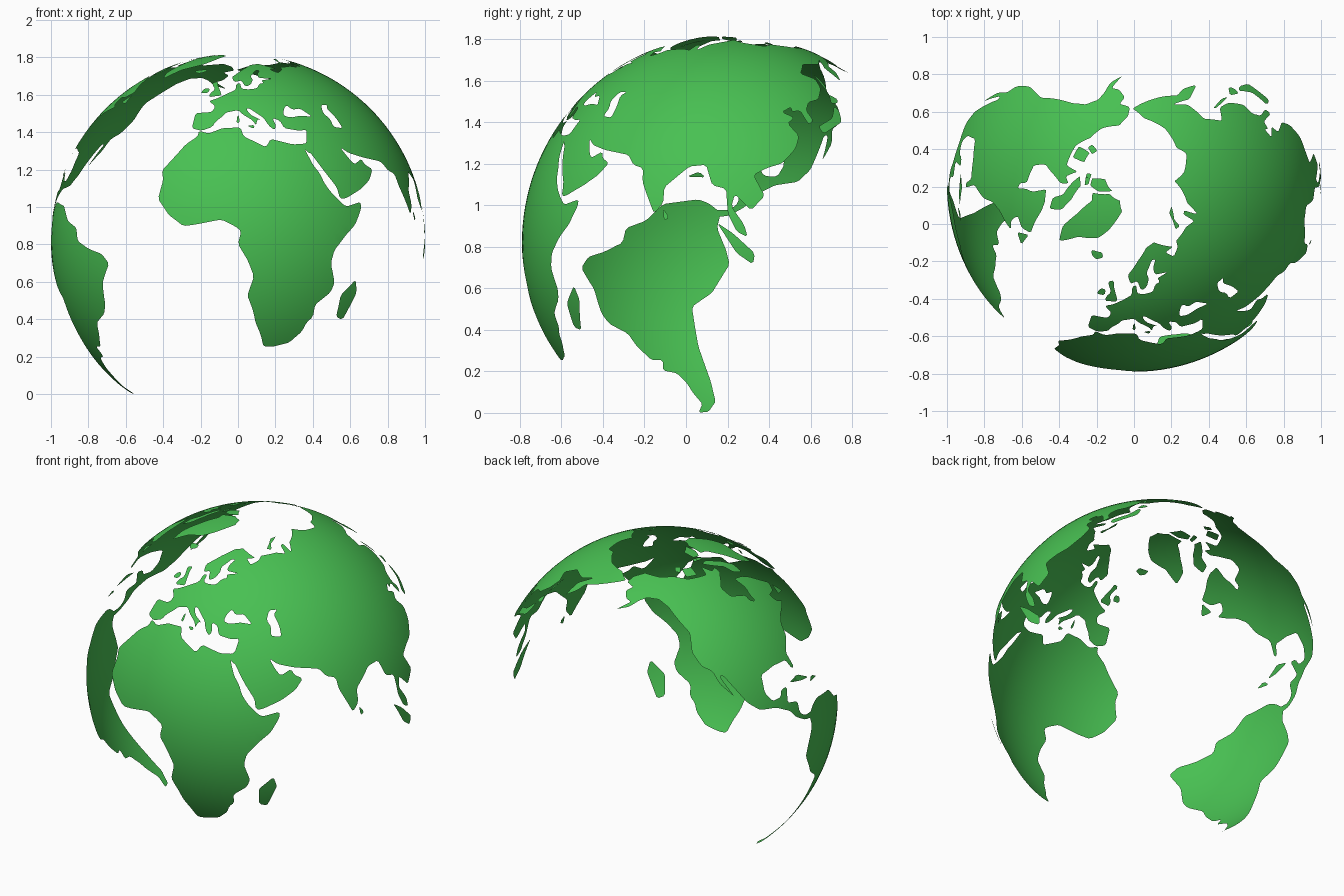
import bpy
import math
from mathutils import Vector
from mathutils.geometry import delaunay_2d_cdt

cube = bpy.data.objects.get("Cube")
if cube:
    bpy.data.objects.remove(cube, do_unlink=True)

CENTRE = Vector((0, 0.21, 0.82))   # centre of the globe
FRONT_LONGITUDE = 9                # meridian that faces the front
GRID_STEP = 2.5                    # spacing of the surface grid in degrees
CORNER_CUT = 0.7                   # how far coast corners are rounded

# One flat colour for all land
land_green = bpy.data.materials.new("land_green")
land_green.use_nodes = True
green = (0.065, 0.53, 0.085, 1)
land_green.diffuse_color = green
land_green.node_tree.nodes["Principled BSDF"].inputs["Base Color"].default_value = green


def rounded_coast(points):
    """Trim the corners of a closed outline, then split its long edges."""
    corners = [Vector(p) for p in points]
    trimmed = []
    for i, corner in enumerate(corners):
        for neighbour in (corners[i - 1], corners[(i + 1) % len(corners)]):
            offset = neighbour - corner
            trimmed.append(corner + offset * min(0.25, CORNER_CUT / offset.length))
    coast = []
    for i, start in enumerate(trimmed):
        end = trimmed[(i + 1) % len(trimmed)]
        pieces = max(1, math.ceil((end - start).length / GRID_STEP))
        coast += [start.lerp(end, k / pieces) for k in range(pieces)]
    return coast


def is_land(point, segments):
    """Even-odd test, so inner loops become seas."""
    inside = False
    for a, b in segments:
        if (a.y > point.y) != (b.y > point.y):
            if point.x < a.x + (point.y - a.y) / (b.y - a.y) * (b.x - a.x):
                inside = not inside
    return inside


def on_globe(point):
    """Wrap a longitude and latitude onto the globe."""
    turn = math.radians(point.x - FRONT_LONGITUDE)
    rise = math.radians(point.y)
    return CENTRE + Vector((math.cos(rise) * math.sin(turn),
                            -math.cos(rise) * math.cos(turn),
                            math.sin(rise)))


def grid_lines(values):
    first = math.ceil(min(values) / GRID_STEP)
    last = math.floor(max(values) / GRID_STEP)
    return [k * GRID_STEP for k in range(first, last + 1)]


def add_land(name, outline, inland_seas=()):
    """Build one curved land sheet from its coast and any inland seas."""
    points, edges = [], []
    for loop in (outline, *inland_seas):
        coast = rounded_coast(loop)
        base, count = len(points), len(coast)
        points += coast
        edges += [(base + i, base + (i + 1) % count) for i in range(count)]
    segments = [(points[a], points[b]) for a, b in edges]
    columns = grid_lines([p.x for p in points])
    rows = grid_lines([p.y for p in points])
    points = points + [Vector((x, y)) for x in columns for y in rows]

    flat, _, triangles, *_ = delaunay_2d_cdt(points, edges, [], 0, 0.0001)
    kept = [t for t in triangles
            if is_land(sum((flat[i] for i in t), Vector((0, 0))) / len(t), segments)]
    used = sorted({i for t in kept for i in t})
    index = {old: new for new, old in enumerate(used)}

    mesh = bpy.data.meshes.new(name)
    mesh.from_pydata([on_globe(flat[i]) for i in used], [],
                     [[index[i] for i in t] for t in kept])
    mesh.materials.append(land_green)
    for polygon in mesh.polygons:
        polygon.use_smooth = True
    mesh.update()
    land = bpy.data.objects.new(name, mesh)
    bpy.context.collection.objects.link(land)


# Coasts are (longitude, latitude) in degrees
africa = [
    (-6, 36), (-2, 35), (3, 37), (10, 37.3), (11, 34), (15, 32), (19, 30), (21, 33),
    (25, 32), (29, 31), (33.5, 31.2), (33.2, 29), (35, 24), (37, 21), (38, 18),
    (40, 15), (43, 12), (45, 10.5), (51, 12), (51, 10), (48, 5), (44, 1.5), (40, -3),
    (39, -7), (41, -13), (40, -16), (35, -20), (35, -24), (33, -26), (32, -29),
    (28, -33), (22, -34.5), (18.5, -34.5), (17, -30), (15, -26), (14, -22), (12, -17),
    (14, -11), (12, -6), (9, -1), (10, 3), (8, 4.5), (4, 6.5), (1, 6), (-4, 5),
    (-8, 4.5), (-13, 8), (-17, 13), (-16, 19), (-17, 22), (-13, 27), (-10, 31), (-6, 34)]

# Levant to the White Sea, by way of the Mediterranean and the Baltic
europe_coast = [
    (32.6, 31.2), (34.5, 31.5), (36, 36.5), (33, 36), (30, 36.5), (27, 37), (26, 40),
    (23, 41), (24, 38), (23, 36.3), (21, 38), (19.5, 41), (14, 45), (12.5, 45),
    (14, 42.5), (18.5, 40), (16.8, 40.5), (16, 38), (15, 40), (11, 42.5), (9, 44.3),
    (4, 43.3), (3, 42), (0, 39.5), (-1, 37.5), (-5, 36), (-9, 37), (-9, 43),
    (-2, 43.5), (-1, 46), (-4.5, 48.3), (-1, 49.5), (4, 52), (8, 54), (8, 57),
    (10.5, 57.5), (10.5, 54.5), (14, 54), (19, 54.5), (21, 57), (24, 57.5), (23, 59),
    (30, 60), (22, 60.5), (22, 63), (25, 65.5), (22, 65.5), (17, 61.5), (18, 59.5),
    (16, 56.5), (13, 55.5), (11, 59), (7, 58), (5, 61), (12, 66), (20, 70), (28, 71),
    (41, 67), (34, 66.5), (38, 64), (44, 66)]

# Arctic and Pacific coast as far as the Yellow Sea
north_asia_coast = [
    (46, 68), (60, 69), (68, 68), (68, 72), (72, 72.5), (74, 68), (80, 72.5),
    (104, 77.5), (113, 74), (130, 71), (140, 72.5), (160, 70), (180, 69), (190, 66),
    (178, 62.5), (170, 60), (163, 58), (162, 55), (157, 51), (156, 57), (163, 61.5),
    (155, 59), (142, 59), (135, 54.5), (141, 52), (140, 48), (135, 43.5), (130, 42.5),
    (127.5, 39.5), (129, 36), (126.5, 34.5), (125, 39.5), (121.5, 39), (122, 40.7),
    (118, 39), (122, 37)]

# China Sea and Indian Ocean back to the Red Sea
south_asia_coast = [
    (119, 35), (122, 31), (120, 27), (115, 22.5), (110, 21), (106, 19), (109, 13),
    (105, 9), (100.5, 13.5), (99.5, 10), (103, 5), (104, 1.5), (101, 3), (98.5, 8),
    (98, 15), (94, 16), (92, 22), (87, 21.5), (80, 15.5), (80, 11), (77.5, 8),
    (73, 17), (72.5, 21), (69, 22), (66.5, 25), (57, 26.5), (51, 28), (48, 30),
    (50, 26.5), (52, 24), (56, 26), (57, 24), (60, 22.5), (57, 19), (52, 16),
    (45, 13), (43, 13), (42.5, 16.5), (39, 21.5), (35, 28), (34.3, 28), (32.6, 30)]

black_sea = [(28, 42), (31, 41.2), (36, 42), (41, 41.5), (37, 45), (33, 44.5),
             (31, 46.5), (29, 44.5)]
caspian_sea = [(49, 37.5), (53.5, 37), (53, 41), (51, 45), (53, 46.5), (49, 46.5),
               (47.5, 43), (49.5, 40.5)]

# Arctic and Atlantic side, then the Pacific side
north_america_east = [
    (-166, 68.5), (-157, 71), (-141, 69.7), (-128, 70), (-115, 68), (-97, 68),
    (-94, 72), (-88, 68.5), (-82, 69.5), (-82, 67), (-87, 65), (-94, 61), (-92, 57),
    (-82, 55), (-82, 52.5), (-79, 51.5), (-79, 54.5), (-77, 57), (-78, 62), (-70, 61),
    (-65, 59), (-61, 56), (-56, 52.5), (-60, 50), (-66, 50), (-65, 47), (-61, 45.5),
    (-66, 44), (-70, 43), (-74, 40.5), (-76, 36), (-81, 31.5), (-80, 26), (-81.5, 26),
    (-83, 29.5), (-90, 29.5), (-97, 28), (-97.5, 22), (-95, 18.5), (-91, 18.7),
    (-90, 21), (-87, 21.3), (-88.5, 16), (-83.5, 15), (-83.5, 11), (-81, 9), (-77, 9)]
north_america_west = [
    (-77.3, 7), (-81, 7.5), (-85.5, 10), (-88, 13), (-94, 16), (-101, 17),
    (-105.5, 20.5), (-109, 25.5), (-113, 31), (-114.5, 31), (-110, 23.3), (-115, 28.5),
    (-117, 33), (-121, 35), (-124.3, 40), (-124, 47), (-128, 51), (-134, 57),
    (-140, 60), (-148, 60.5), (-153, 59), (-158, 56), (-165, 54.2), (-158, 58),
    (-162, 59), (-165, 62), (-161, 64), (-168, 65.5)]

south_america = [
    (-78, 8.7), (-75, 11), (-72, 12), (-62, 10.7), (-57, 6), (-51, 4), (-50, 0),
    (-44, -2.5), (-38, -4), (-35, -7), (-39, -13), (-40, -20), (-42, -23), (-48, -26),
    (-50, -30), (-54, -34.5), (-58, -34.5), (-57, -38), (-62, -39), (-65, -43),
    (-66, -46), (-69, -51), (-66, -55), (-71, -54.5), (-75, -50), (-74, -42),
    (-71, -30), (-70, -18), (-76, -14), (-81, -6), (-80, -2), (-77.5, 4), (-78.3, 7.3)]

add_land("africa", africa)
add_land("eurasia", europe_coast + north_asia_coast + south_asia_coast,
         (black_sea, caspian_sea))
add_land("north_america", north_america_east + north_america_west)
add_land("south_america", south_america)

# Islands of the Atlantic and the Mediterranean
add_land("greenland", [(-44, 60), (-51, 64), (-54, 70), (-60, 76), (-70, 77), (-60, 82),
                       (-32, 83.5), (-15, 81), (-20, 74), (-25, 70), (-38, 66)])
add_land("iceland", [(-24, 65.5), (-22, 64), (-18, 63.4), (-14, 65), (-16, 66.4)])
add_land("britain", [(-5, 50.2), (1, 51), (0, 53), (-2, 56), (-3, 58.5), (-6, 57.5),
                     (-3, 54), (-5, 52)])
add_land("ireland", [(-10, 52), (-6, 52.3), (-6, 54.5), (-9, 54.5)])
add_land("sardinia", [(8.5, 39), (9.7, 39.2), (9.3, 42.5), (8.5, 41)])
add_land("sicily", [(12.5, 38), (15.5, 38.2), (15, 36.7)])
add_land("cuba", [(-85, 22), (-80, 23.2), (-74, 20.2), (-78, 20.5)])
add_land("hispaniola", [(-74, 18.3), (-72, 20), (-68.5, 18.5)])
add_land("newfoundland", [(-59, 47.7), (-53, 47), (-55.5, 51.5)])

# Arctic islands
add_land("baffin_island", [(-65, 62), (-72, 64), (-73, 67.5), (-90, 73), (-80, 73.5),
                           (-68, 70), (-62, 66)])
add_land("victoria_island", [(-116, 69), (-105, 69), (-105, 73), (-117, 73)])
add_land("banks_island", [(-125, 72), (-120, 71.5), (-117, 74), (-124, 74.5)])
add_land("ellesmere_island", [(-80, 76.5), (-90, 77), (-92, 81), (-65, 83), (-70, 79)])
add_land("devon_island", [(-95, 75), (-80, 74.7), (-82, 76), (-95, 76.5)])
add_land("novaya_zemlya", [(52, 71), (57, 70.7), (58, 73.5), (69, 76.7), (60, 76)])

# Islands of the Indian and Pacific oceans
add_land("madagascar", [(49, -12), (50.3, -16), (47, -25), (44, -24), (44, -17)])
add_land("sri_lanka", [(80, 9.5), (82, 7), (80.5, 6)])
add_land("sumatra", [(95.5, 5.5), (100, 2.5), (106, -3), (105.5, -6), (101, -3)])
add_land("honshu", [(131, 31.5), (136, 33.7), (140.5, 35.5), (142, 39.5), (141, 41.3),
                    (137, 36.8), (130, 34)])
add_land("hokkaido", [(140, 42), (143, 42), (145, 43.5), (142, 45.5)])
add_land("sakhalin", [(142, 46.5), (143.5, 49), (143, 54), (142, 53)])
